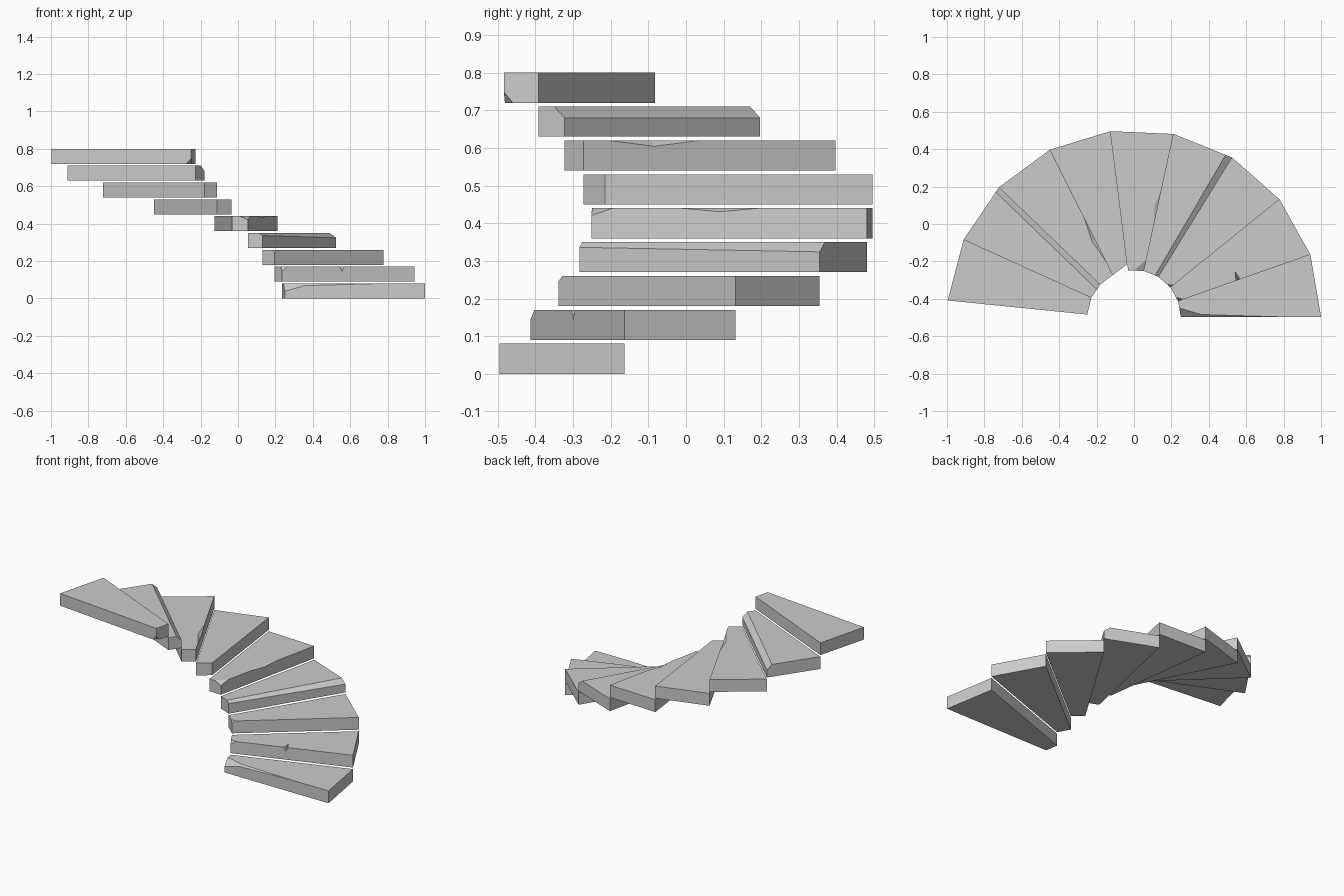
import bpy, bmesh, math
from mathutils import Vector

if "Cube" in bpy.data.objects:
    bpy.data.objects.remove(bpy.data.objects["Cube"])

STEPS = 9
TURN = math.radians(175) / STEPS
RISE, THICK = 0.09, 0.08
INNER, OUTER = 0.25, 1.0
UP = Vector((0, 0, 1))

stone = bpy.data.materials.new("grey stone")
stone.use_nodes = True
stone.diffuse_color = (0.6, 0.6, 0.6, 1)
stone.node_tree.nodes["Principled BSDF"].inputs["Base Color"].default_value = (0.6, 0.6, 0.6, 1)


def polar(radius, angle, z):
    return Vector((radius * math.cos(angle), radius * math.sin(angle) - 0.496, z))


def new_object(name, bm):
    bmesh.ops.recalc_face_normals(bm, faces=bm.faces[:])
    mesh = bpy.data.meshes.new(name)
    bm.to_mesh(mesh)
    bm.free()
    mesh.materials.append(stone)
    obj = bpy.data.objects.new(name, mesh)
    bpy.context.collection.objects.link(obj)
    return obj


def make_step(i):
    """Wedge tread; a few inner corners are worn out of line."""
    a, b, z = i * TURN, (i + 1) * TURN, i * RISE
    front_in = polar(0.283 if i == 5 else INNER, a, z)
    back_in = polar(INNER, b, z)
    if i == STEPS - 1:
        back_in = Vector((-0.25, -0.484, z))
    bm = bmesh.new()
    outline = [front_in, polar(OUTER, a, z), polar(OUTER, b, z), back_in]
    face = bm.faces.new([bm.verts.new(p) for p in outline])
    top = bmesh.ops.extrude_face_region(bm, geom=[face])["geom"]
    bmesh.ops.translate(bm, vec=UP * THICK,
                        verts=[v for v in top if isinstance(v, bmesh.types.BMVert)])
    # Chamfered front edges
    if i in CHAMFERS:
        inset, drop_in, drop_out = CHAMFERS[i]
        side = Vector((-math.sin(a), math.cos(a), 0))
        p = polar(INNER, a, z + THICK - drop_in)
        q = polar(OUTER, a, z + THICK - drop_out)
        r = polar(INNER, a, z + THICK) + side * inset
        normal = (q - p).cross(r - p)
        if normal.z < 0:
            normal.negate()
        cut = bmesh.ops.bisect_plane(bm, geom=bm.verts[:] + bm.edges[:] + bm.faces[:],
                                     plane_co=p, plane_no=normal, clear_outer=True)
        bmesh.ops.holes_fill(bm, edges=[e for e in cut["geom_cut"]
                                        if isinstance(e, bmesh.types.BMEdge)])
    return new_object(f"step_{i + 1}", bm)


def chip(step, centre, along, length, side, inset, drop):
    """Knock a faceted chip out of an edge with an octahedral cutter."""
    bm = bmesh.new()
    for axis in (along * length, side * inset, UP * drop):
        for sign in (-1, 1):
            bm.verts.new(centre + axis * sign)
    bmesh.ops.convex_hull(bm, input=bm.verts[:])
    cutter = new_object("chip_cutter", bm)
    cutter.hide_render = True
    mod = step.modifiers.new("chip", "BOOLEAN")
    mod.operation, mod.solver, mod.object = "DIFFERENCE", "EXACT", cutter
    bpy.context.view_layer.update()
    graph = bpy.context.evaluated_depsgraph_get()
    mesh = bpy.data.meshes.new_from_object(step.evaluated_get(graph))
    step.modifiers.clear()
    step.data = mesh
    bpy.data.objects.remove(cutter)


# Step index: (inset, drop at inner end, drop at outer end)
CHAMFERS = {3: (0.02, 0.014, 0.026), 7: (0.032, 0.03, 0.03)}

# Front edge chips: step index, radius, half length, inset, drop
CHIPS = [
    (0, 0.25, 0.54, 0.016, 0.015),
    (0, 0.25, 0.15, 0.045, 0.042),
    (1, 0.25, 0.03, 0.02, 0.025),
    (1, 0.59, 0.012, 0.05, 0.026),
    (2, 0.25, 0.02, 0.02, 0.015),
    (4, 0.25, 0.06, 0.05, 0.02),
    (4, 0.60, 0.11, 0.02, 0.01),
    (6, 0.46, 0.14, 0.02, 0.016),
]

steps = [make_step(i) for i in range(STEPS)]

for i, radius, length, inset, drop in CHIPS:
    a = i * TURN
    chip(steps[i], polar(radius, a, i * RISE + THICK + 0.0005),
         Vector((math.cos(a), math.sin(a), 0)), length,
         Vector((-math.sin(a), math.cos(a), 0)), inset, drop)

# Broken lower corner of the last step
chip(steps[-1], Vector((-0.25, -0.4845, (STEPS - 1) * RISE - 0.0005)),
     Vector((1, 0, 0)), 0.03, Vector((0, 1, 0)), 0.03, 0.03)
